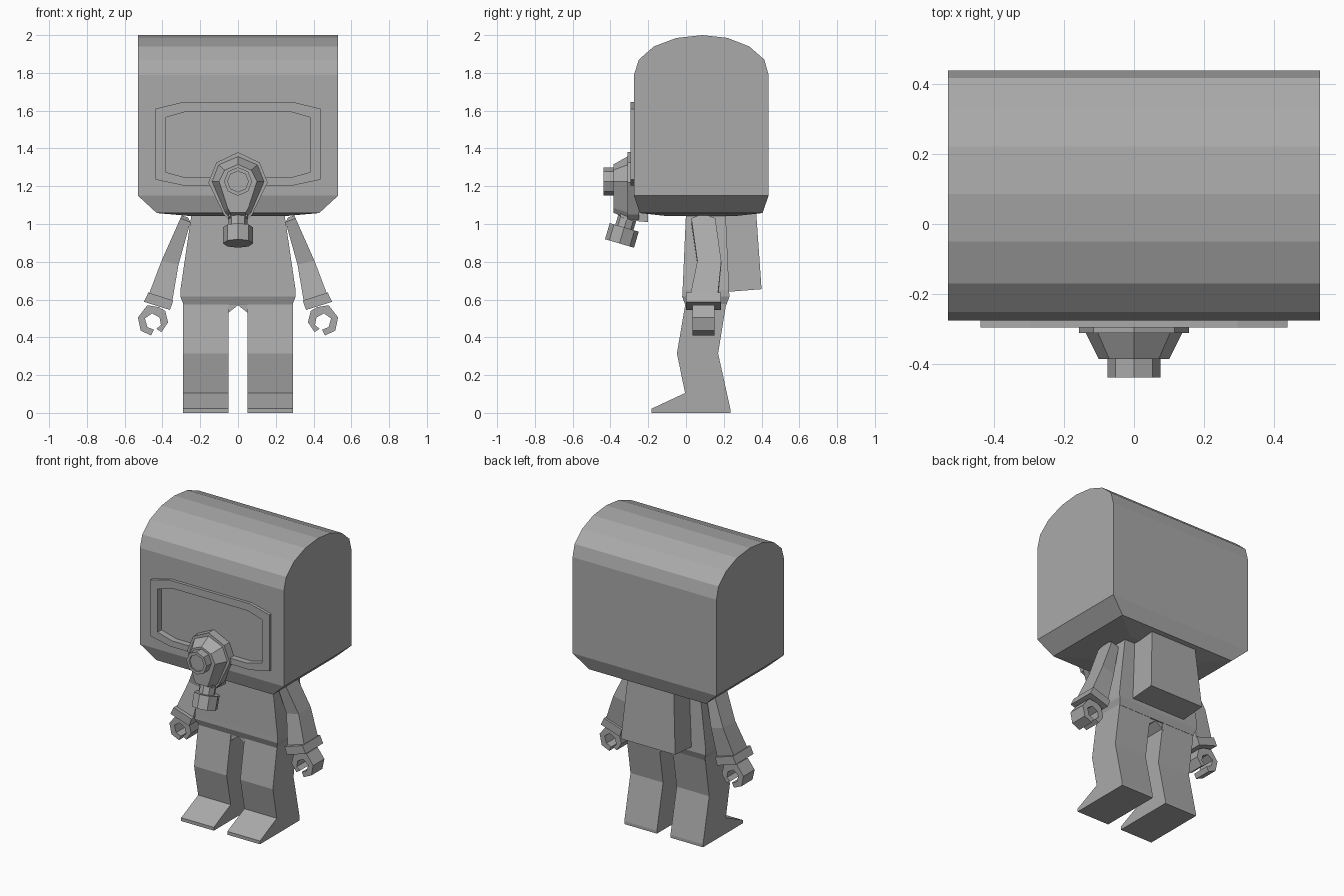
import bpy, bmesh, math
from mathutils import Vector

if "Cube" in bpy.data.objects:
    bpy.data.objects.remove(bpy.data.objects["Cube"], do_unlink=True)

GREY = (0.4, 0.4, 0.4, 1.0)
mat = bpy.data.materials.new("plain grey")
mat.use_nodes = True
mat.diffuse_color = GREY
mat.node_tree.nodes["Principled BSDF"].inputs["Base Color"].default_value = GREY


def loft(name, rings, closed=False):
    """Skin a list of equal-length point rings; cap the ends, or join last to first."""
    bm = bmesh.new()
    vr = [[bm.verts.new(p) for p in r] for r in rings]
    n = len(vr[0])
    pairs = list(zip(vr, vr[1:]))
    if closed:
        pairs.append((vr[-1], vr[0]))
    else:
        bm.faces.new(vr[0])
        bm.faces.new(vr[-1])
    for a, b in pairs:
        for i in range(n):
            j = (i + 1) % n
            bm.faces.new((a[i], a[j], b[j], b[i]))
    bmesh.ops.recalc_face_normals(bm, faces=bm.faces)
    me = bpy.data.meshes.new(name)
    bm.to_mesh(me)
    bm.free()
    me.materials.append(mat)
    ob = bpy.data.objects.new(name, me)
    bpy.context.collection.objects.link(ob)
    return ob


def prism_x(name, yz, x0, x1):
    return loft(name, [[(x, y, z) for y, z in yz] for x in (x0, x1)])


def prism_y(name, xz, y0, y1):
    return loft(name, [[(x, y, z) for x, z in xz] for y in (y0, y1)])


def rect(x, y0, y1, z):
    return [(-x, y0, z), (x, y0, z), (x, y1, z), (-x, y1, z)]


def sym(half):
    """Complete a right-half xz outline, given top to bottom, by mirroring."""
    return half + [(-x, z) for x, z in reversed(half) if x > 0]


def tube(name, stations, sides=8):
    """Round part from (centre, radius) stations along one axis."""
    axis = (Vector(stations[-1][0]) - Vector(stations[0][0])).normalized()
    u = Vector((1, 0, 0))
    v = axis.cross(u)
    rings = []
    for c, r in stations:
        ang = [2 * math.pi * i / sides for i in range(sides)]
        rings.append([Vector(c) + r * (math.cos(a) * u + math.sin(a) * v) for a in ang])
    return loft(name, rings)


# Hood: arched block with a tapered underside
arch = [(-0.275, 1.15), (-0.275, 1.79), (-0.25, 1.87), (-0.17, 1.94), (-0.05, 1.985),
        (0.085, 2.0), (0.22, 1.985), (0.335, 1.94), (0.415, 1.87), (0.437, 1.79), (0.437, 1.15)]
hood = prism_x("hood", arch, -0.53, 0.53)
loft("hood_underside", [rect(0.53, -0.275, 0.437, 1.15), rect(0.43, -0.245, 0.405, 1.058),
                        rect(0.25, -0.10, 0.26, 1.042)])

# Visor: raised frame around a pocket sunk into the hood
outer = sym([(0.295, 1.645), (0.437, 1.61), (0.437, 1.235), (0.295, 1.205)])
inner = sym([(0.275, 1.595), (0.385, 1.563), (0.385, 1.275), (0.275, 1.245)])
loft("visor_frame", [[(x, y, z) for x, z in o] for o, y in
                     ((outer, -0.27), (outer, -0.295), (inner, -0.295), (inner, -0.27))], closed=True)
cutter = prism_y("visor_cutter", inner, -0.35, -0.255)
cutter.hide_render = True
cut = hood.modifiers.new("visor_pocket", "BOOLEAN")
cut.operation = "DIFFERENCE"
cut.solver = "EXACT"
cut.object = cutter
bpy.context.view_layer.objects.active = hood
bpy.ops.object.modifier_apply(modifier=cut.name)
bpy.data.objects.remove(cutter, do_unlink=True)

# Breathing mask: flange, tapered body, chin, front port
flange = sym([(0, 1.38), (0.115, 1.325), (0.157, 1.22), (0.075, 1.05), (0.05, 1.025)])
prism_y("mask_flange", flange, -0.31, -0.25)
back = sym([(0, 1.36), (0.105, 1.315), (0.14, 1.225), (0.07, 1.06), (0.04, 1.025)])
front = sym([(0, 1.315), (0.07, 1.285), (0.10, 1.225), (0.055, 1.085), (0.04, 1.06)])
loft("mask_body", [[(x, -0.305, z) for x, z in back], [(x, -0.385, z) for x, z in front]])
prism_x("mask_chin", [(-0.35, 1.04), (-0.34, 1.08), (-0.20, 1.08), (-0.20, 1.01), (-0.31, 1.02)], -0.05, 0.05)
tube("mask_port", [((0, y, 1.225), r) for y, r in
                   ((-0.37, 0.075), (-0.437, 0.075), (-0.437, 0.055), (-0.428, 0.055))])

# Hanging filter on a short neck
tube("filter_neck", [((0, -0.300, 1.07), 0.05), ((0, -0.333, 0.96), 0.05)])
tube("filter_canister", [((0, -0.327, 0.982), 0.08), ((0, -0.352, 0.897), 0.08)])

# Torso, hips and backpack
loft("torso", [rect(0.245, 0.0, 0.21, 1.06), rect(0.305, -0.018, 0.228, 0.65),
               rect(0.305, -0.02, 0.23, 0.615), rect(0.287, -0.003, 0.213, 0.57)])
prism_y("crotch", [(-0.06, 0.58), (-0.06, 0.525), (-0.045, 0.535), (0, 0.57),
                   (0.045, 0.535), (0.06, 0.525), (0.06, 0.58)], 0.0, 0.205)
loft("backpack", [rect(0.17, 0.19, 0.372, 1.055),
                  [(-0.20, 0.21, 0.64), (0.20, 0.21, 0.64), (0.20, 0.40, 0.655), (-0.20, 0.40, 0.655)]])

# Limbs, built once per side
leg_side = [(-0.003, 0.58), (-0.048, 0.315), (-0.005, 0.105), (-0.183, 0.022), (-0.183, 0),
            (0.235, 0), (0.235, 0.02), (0.17, 0.315), (0.213, 0.58)]
# arm stations: outer x, z, inner x, z, front y, back y
arm = [(0.298, 1.045, 0.265, 1.035, 0.065, 0.12), (0.305, 1.03, 0.252, 1.01, 0.028, 0.155),
       (0.405, 0.805, 0.315, 0.785, 0.06, 0.187), (0.475, 0.62, 0.35, 0.58, 0.022, 0.168)]
cuff = [(0.475, 0.637, 0.343, 0.595, 0.0, 0.185), (0.498, 0.588, 0.36, 0.545, 0.0, 0.185)]
claw = [(0.48, 0.57), (0.53, 0.505), (0.515, 0.435), (0.46, 0.41), (0.445, 0.44), (0.48, 0.455),
        (0.493, 0.50), (0.455, 0.527), (0.415, 0.505), (0.408, 0.465), (0.432, 0.445),
        (0.405, 0.428), (0.37, 0.48), (0.385, 0.54), (0.42, 0.56)]


def slabs(stations, s):
    return [[(s * xo, y0, zo), (s * xi, y0, zi), (s * xi, y1, zi), (s * xo, y1, zo)]
            for xo, zo, xi, zi, y0, y1 in stations]


for side, s in (("left", 1), ("right", -1)):
    prism_x(side + "_leg", leg_side, s * 0.05, s * 0.29)
    loft(side + "_arm", slabs(arm, s))
    loft(side + "_cuff", slabs(cuff, s))
    prism_y(side + "_hand", [(s * x, z) for x, z in claw], 0.035, 0.152)
